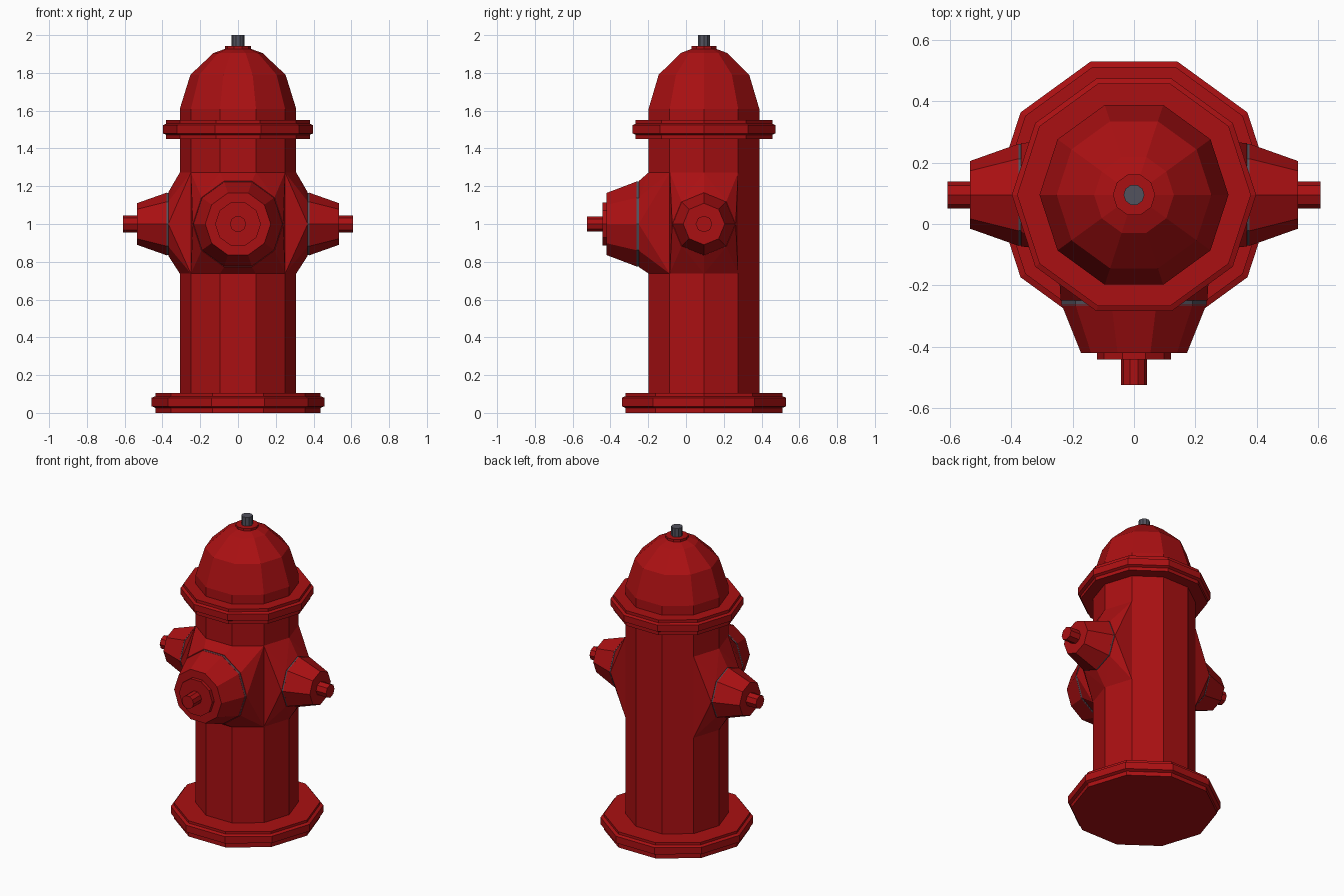
import bpy, bmesh
from math import cos, sin, pi
from mathutils import Vector

if "Cube" in bpy.data.objects:
    bpy.data.objects.remove(bpy.data.objects["Cube"])

CY = 0.095   # centre of the barrel in y
NZ = 1.0     # height of the outlets


def material(name, rgb):
    m = bpy.data.materials.new(name)
    m.diffuse_color = (*rgb, 1)
    m.use_nodes = True
    m.node_tree.nodes["Principled BSDF"].inputs["Base Color"].default_value = m.diffuse_color
    return m


RED = material("red paint", (0.40, 0.005, 0.006))
GREY = material("dark steel", (0.085, 0.085, 0.11))


def finish(name, bm, mat):
    bmesh.ops.recalc_face_normals(bm, faces=bm.faces)
    me = bpy.data.meshes.new(name)
    bm.to_mesh(me)
    bm.free()
    me.materials.append(mat)
    ob = bpy.data.objects.new(name, me)
    bpy.context.collection.objects.link(ob)
    return ob


def ring(n, r, h, origin, axes):
    u, v, w = (Vector(a) for a in axes)
    o = Vector(origin)
    return [o + u * r * cos(2 * pi * i / n) + v * r * sin(2 * pi * i / n) + w * h
            for i in range(n)]


def turned(name, n, profile, mat, origin, axes):
    """Closed faceted solid from (radius, height) pairs along the third axis."""
    bm = bmesh.new()
    rows = [[bm.verts.new(p) for p in ring(n, r, h, origin, axes)] for r, h in profile]
    for a, b in zip(rows, rows[1:]):
        for i in range(n):
            j = (i + 1) % n
            bm.faces.new((a[i], a[j], b[j], b[i]))
    bm.faces.new(rows[0])
    bm.faces.new(rows[-1])
    return finish(name, bm, mat)


def neck(name, angles, outlet):
    """Transition from the barrel facets to an outlet ring."""
    bm = bmesh.new()
    for k in angles:
        a = k * pi / 5
        for z in (0.737, 1.273):
            bm.verts.new((0.308 * cos(a), CY + 0.308 * sin(a), z))
    for p in outlet:
        bm.verts.new(p)
    res = bmesh.ops.convex_hull(bm, input=bm.verts[:])
    bmesh.ops.dissolve_limit(bm, angle_limit=0.01, verts=bm.verts[:], edges=bm.edges[:])
    return finish(name, bm, RED)


UP = ((1, 0, 0), (0, 1, 0), (0, 0, 1))
BASE = (0, CY, 0)

# Upright parts
turned("base_flange", 10, [(0.438, 0), (0.438, 0.027), (0.457, 0.035), (0.457, 0.08),
                           (0.438, 0.088), (0.438, 0.104)], RED, BASE, UP)
turned("barrel", 10, [(0.308, 0.09), (0.308, 1.47)], RED, BASE, UP)
turned("top_flange", 10, [(0.381, 1.45), (0.381, 1.472), (0.398, 1.48), (0.398, 1.523),
                          (0.381, 1.531), (0.381, 1.55)], RED, BASE, UP)
turned("dome", 10, [(0.308, 1.53), (0.308, 1.61), (0.252, 1.79), (0.13, 1.905),
                    (0.06, 1.93)], RED, BASE, UP)
turned("dome_cap", 10, [(0.069, 1.91), (0.069, 1.942)], RED, BASE, UP)
turned("top_bolt", 10, [(0.034, 1.93), (0.034, 2.0)], GREY, BASE, UP)

# Front outlet
FRONT = ((1, 0, 0), (0, 0, 1), (0, -1, 0))
O = (0, 0, NZ)
neck("front_neck", (6, 7, 8, 9), ring(10, 0.239, 0.25, O, FRONT))
turned("front_seal", 10, [(0.236, 0.245), (0.236, 0.265)], GREY, O, FRONT)
turned("front_outlet", 10, [(0.237, 0.26), (0.173, 0.42)], RED, O, FRONT)
turned("front_cap", 10, [(0.121, 0.41), (0.121, 0.442)], RED, O, FRONT)
turned("front_bolt", 10, [(0.043, 0.43), (0.043, 0.525)], RED, O, FRONT)

# Side outlets
for side, s, angles in (("right", 1, (-1, 0, 1)), ("left", -1, (4, 5, 6))):
    axes = ((0, 1, 0), (0, 0, 1), (s, 0, 0))
    o = (0, CY, NZ)
    neck(side + "_neck", angles, ring(8, 0.168, 0.369, o, axes))
    turned(side + "_seal", 8, [(0.165, 0.365), (0.165, 0.38)], GREY, o, axes)
    turned(side + "_outlet", 8, [(0.166, 0.377), (0.11, 0.535)], RED, o, axes)
    turned(side + "_bolt", 8, [(0.044, 0.52), (0.044, 0.608)], RED, o, axes)
